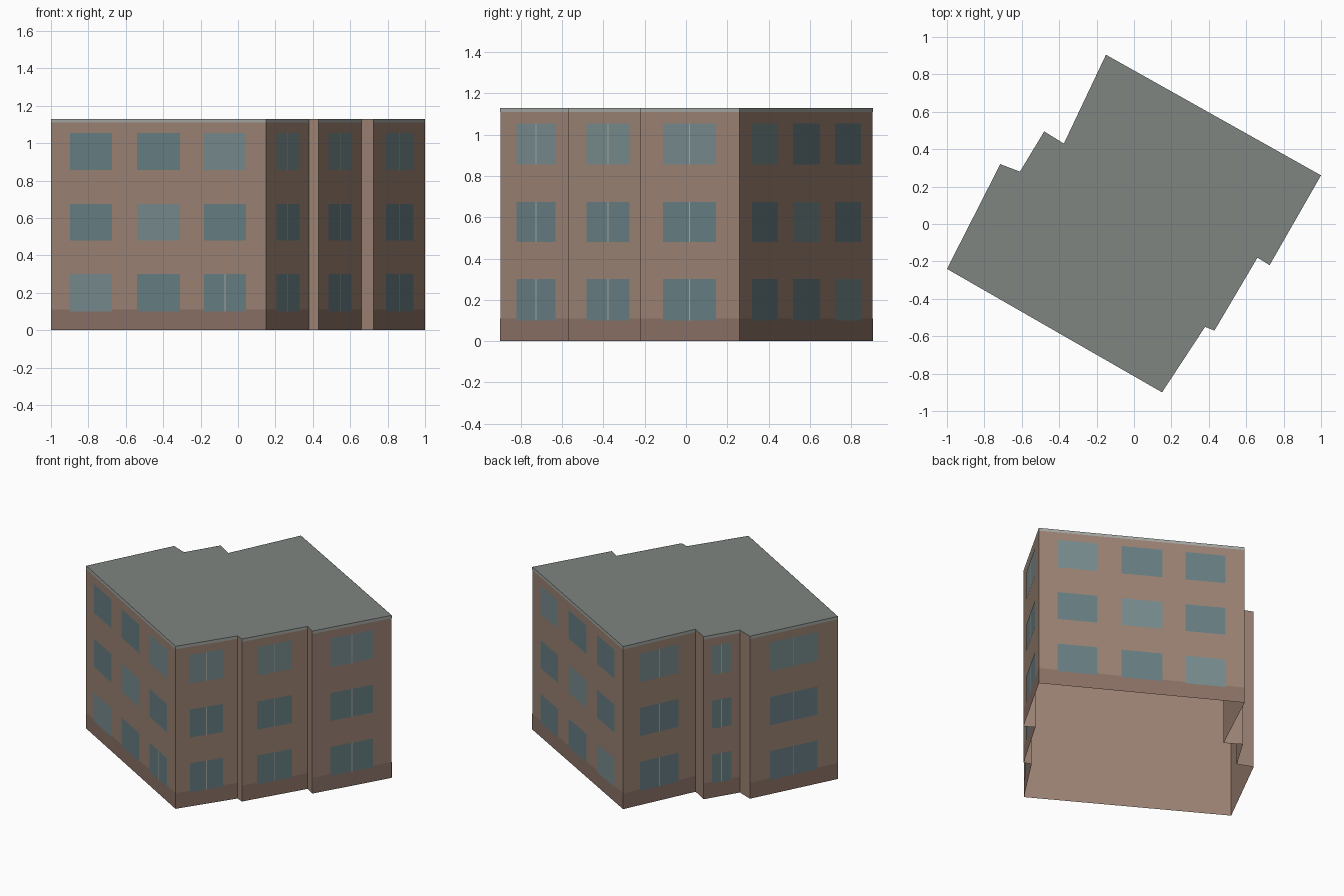
import bpy
from mathutils import Vector

if "Cube" in bpy.data.objects:
    bpy.data.objects.remove(bpy.data.objects["Cube"])

H = 1.13
# Footprint, counter-clockwise from the left corner
FOOT = [(-1, -.24), (.15, -.90), (.38, -.55), (.43, -.57), (.66, -.18), (.725, -.22),
        (1, .26), (-.15, .905), (-.375, .43), (-.48, .495), (-.61, .28), (-.715, .32)]
ROWS = [(.10, .30), (.48, .675), (.855, 1.055)]


def material(name, srgb):
    m = bpy.data.materials.new(name)
    m.diffuse_color = [((c / 255 + .055) / 1.055) ** 2.4 for c in srgb] + [1]
    m.use_nodes = True
    m.node_tree.nodes["Principled BSDF"].inputs["Base Color"].default_value = m.diffuse_color
    return m


BRICK = material("brick", (156, 131, 116))
PLINTH = material("plinth_brick", (140, 114, 103))
TRIM = material("trim", (164, 168, 163))
ROOF = material("roof_felt", (126, 133, 129))
GLASS = material("glass", (104, 127, 131))
PALE = material("pale_glass", (120, 140, 142))
BAR = material("window_bar", (170, 172, 165))


def mesh(name, verts, faces, mats, index=None):
    me = bpy.data.meshes.new(name)
    me.from_pydata(verts, [], faces)
    for m in mats:
        me.materials.append(m)
    if index:
        me.polygons.foreach_set("material_index", index)
    ob = bpy.data.objects.new(name, me)
    bpy.context.collection.objects.link(ob)
    return ob


def panels(name, wall, rects, mats, index=None, gap=.002):
    """Flat rectangles (u0, u1, z0, z1) laid just outside one footprint wall."""
    a, b = Vector(FOOT[wall]), Vector(FOOT[(wall + 1) % len(FOOT)])
    d = b - a
    off = Vector((d.y, -d.x)).normalized() * gap
    verts = []
    for u0, u1, z0, z1 in rects:
        for u, z in ((u0, z0), (u1, z0), (u1, z1), (u0, z1)):
            p = a + d * u + off
            verts.append((p.x, p.y, z))
    faces = [range(i, i + 4) for i in range(0, len(verts), 4)]
    return mesh(name, verts, faces, mats, index)


# Wall shell, open underneath, and the flat roof
n = len(FOOT)
low = [(x, y, 0) for x, y in FOOT]
high = [(x, y, H) for x, y in FOOT]
mesh("walls", low + high,
     [(i, (i + 1) % n, (i + 1) % n + n, i + n) for i in range(n)], [BRICK])
mesh("roof", high, [range(n)], [ROOF])

# Long front and back walls have three bays, the stepped side walls one each
WIDE = [(.09, .285), (.40, .60), (.713, .908)]
SINGLE = [(.23, .765)]
for wall in (0, 1, 3, 5, 6, 7, 9, 11):
    a, b = Vector(FOOT[wall]), Vector(FOOT[(wall + 1) % n])
    bays = WIDE if wall in (0, 6) else SINGLE
    panels(f"plinth_{wall}", wall, [(0, 1, 0, .11)], [PLINTH], gap=.001)
    panels(f"roof_trim_{wall}", wall, [(0, 1, 1.11, H)], [TRIM], gap=.001)
    rects = [(u0, u1, *row) for row in ROWS for u0, u1 in bays]
    # A few panes are paler than the rest
    if wall == 0:
        tint = [1, 0, 0, 0, 1, 0, 0, 0, 1]
    elif wall == 6:
        tint = [0, 0, 1, 0, 1, 0, 1, 0, 0]
    else:
        tint = [0, 0, 1]
    panels(f"windows_{wall}", wall, rects, [GLASS, PALE], tint)
    # Centre bars
    barred = rects if bays is SINGLE else rects[2:3] if wall == 0 else []
    w = .003 / (b - a).length
    bars = [((r[0] + r[1]) / 2 - w, (r[0] + r[1]) / 2 + w, r[2], r[3]) for r in barred]
    if bars:
        panels(f"window_bars_{wall}", wall, bars, [BAR], gap=.003)
